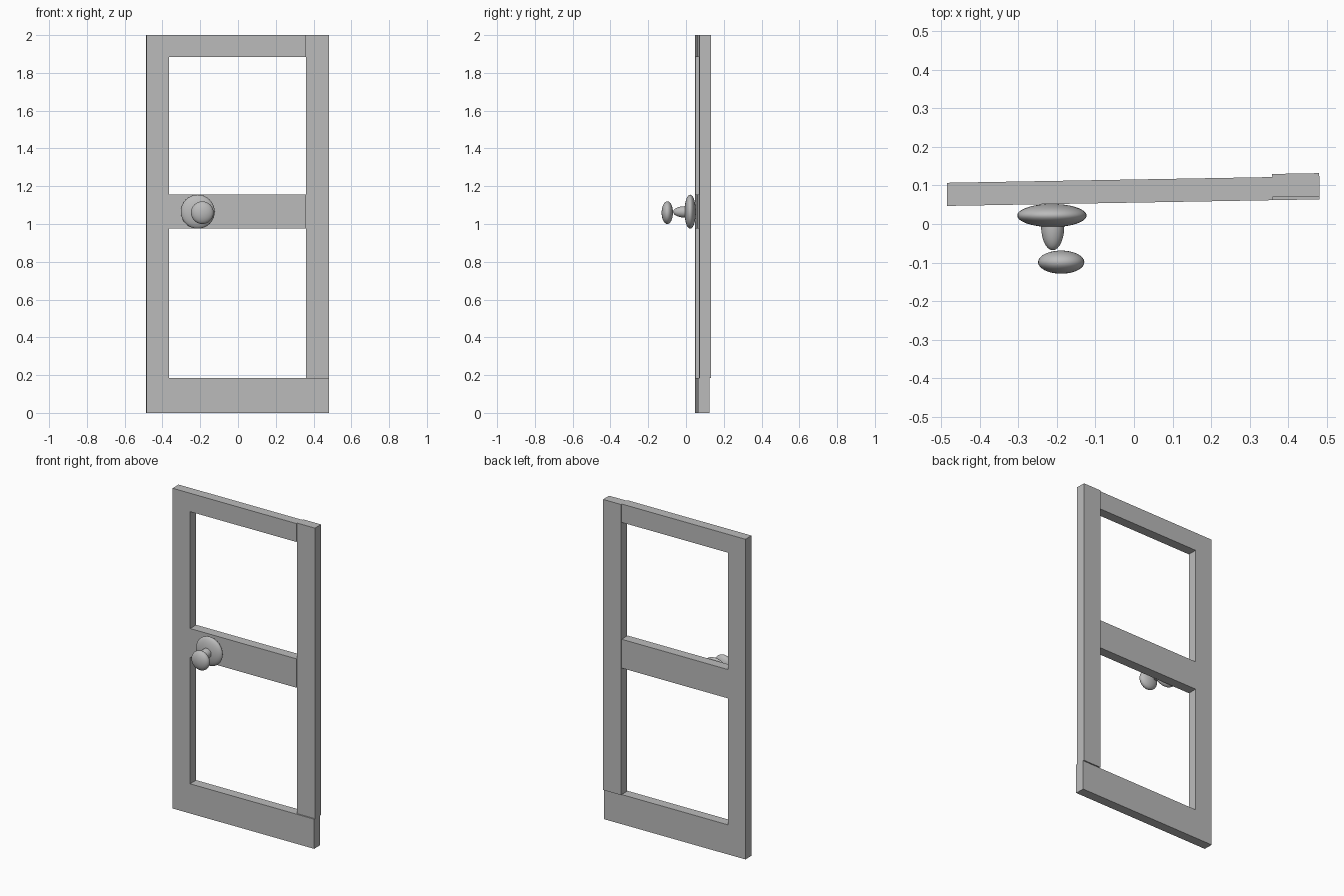
import bpy
import bmesh
from mathutils import Matrix, Vector

cube = bpy.data.objects.get("Cube")
if cube:
    bpy.data.objects.remove(cube, do_unlink=True)

# One plain grey for the whole door
grey = bpy.data.materials.new("plain_grey")
grey.use_nodes = True
grey.diffuse_color = (0.5, 0.5, 0.5, 1)
grey.node_tree.nodes["Principled BSDF"].inputs["Base Color"].default_value = (0.5, 0.5, 0.5, 1)

THICK = 0.06
SWING = 0.0176          # door stands very slightly ajar
FRONT = 0.0555          # front plane at x = 0


def make_object(name, bm):
    mesh = bpy.data.meshes.new(name)
    bm.to_mesh(mesh)
    bm.free()
    mesh.materials.append(grey)
    obj = bpy.data.objects.new(name, mesh)
    bpy.context.collection.objects.link(obj)
    return obj


def panel(name, outline, y):
    """Extrude an x-z outline backwards into a slab of the door."""
    bm = bmesh.new()
    face = bm.faces.new([bm.verts.new((x, y, z)) for x, z in outline])
    back = bmesh.ops.extrude_face_region(bm, geom=[face], use_keep_orig=True)
    moved = [v for v in back["geom"] if isinstance(v, bmesh.types.BMVert)]
    bmesh.ops.translate(bm, verts=moved, vec=(0, THICK, 0))
    bmesh.ops.recalc_face_normals(bm, faces=bm.faces)
    obj = make_object(name, bm)
    obj.location.y = FRONT
    obj.rotation_euler.z = SWING
    return obj


def ellipsoid(name, centre, radii):
    """Smooth ellipsoid with its poles along y."""
    bm = bmesh.new()
    turn = Matrix.Rotation(1.5707963, 4, 'X')
    bmesh.ops.create_uvsphere(bm, u_segments=32, v_segments=24, radius=1, matrix=turn)
    bmesh.ops.scale(bm, vec=Vector(radii), verts=bm.verts)
    for f in bm.faces:
        f.smooth = True
    obj = make_object(name, bm)
    obj.location = centre
    return obj


# Door frame: latch stile with three rails in one piece
left, inner, hinge, right = -0.485, -0.365, 0.36, 0.482
sill, mid_low, mid_high, head, top = 0.185, 0.975, 1.155, 1.885, 2.0
panel("door_frame", [
    (left, 0), (right, 0), (right, sill), (inner, sill),
    (inner, mid_low), (hinge, mid_low), (hinge, mid_high), (inner, mid_high),
    (inner, head), (hinge, head), (hinge, top), (left, top)], 0)

# Hinge stile, set slightly back from the frame
panel("hinge_stile", [(hinge, sill), (right, sill), (right, top), (hinge, top)], 0.008)

# Door handle
ellipsoid("handle_rosette", (-0.213, 0.022, 1.065), (0.09, 0.03, 0.09))
ellipsoid("handle_shank", (-0.211, -0.006, 1.064), (0.03, 0.062, 0.03))
ellipsoid("handle_knob", (-0.189, -0.099, 1.06), (0.06, 0.03, 0.06))
